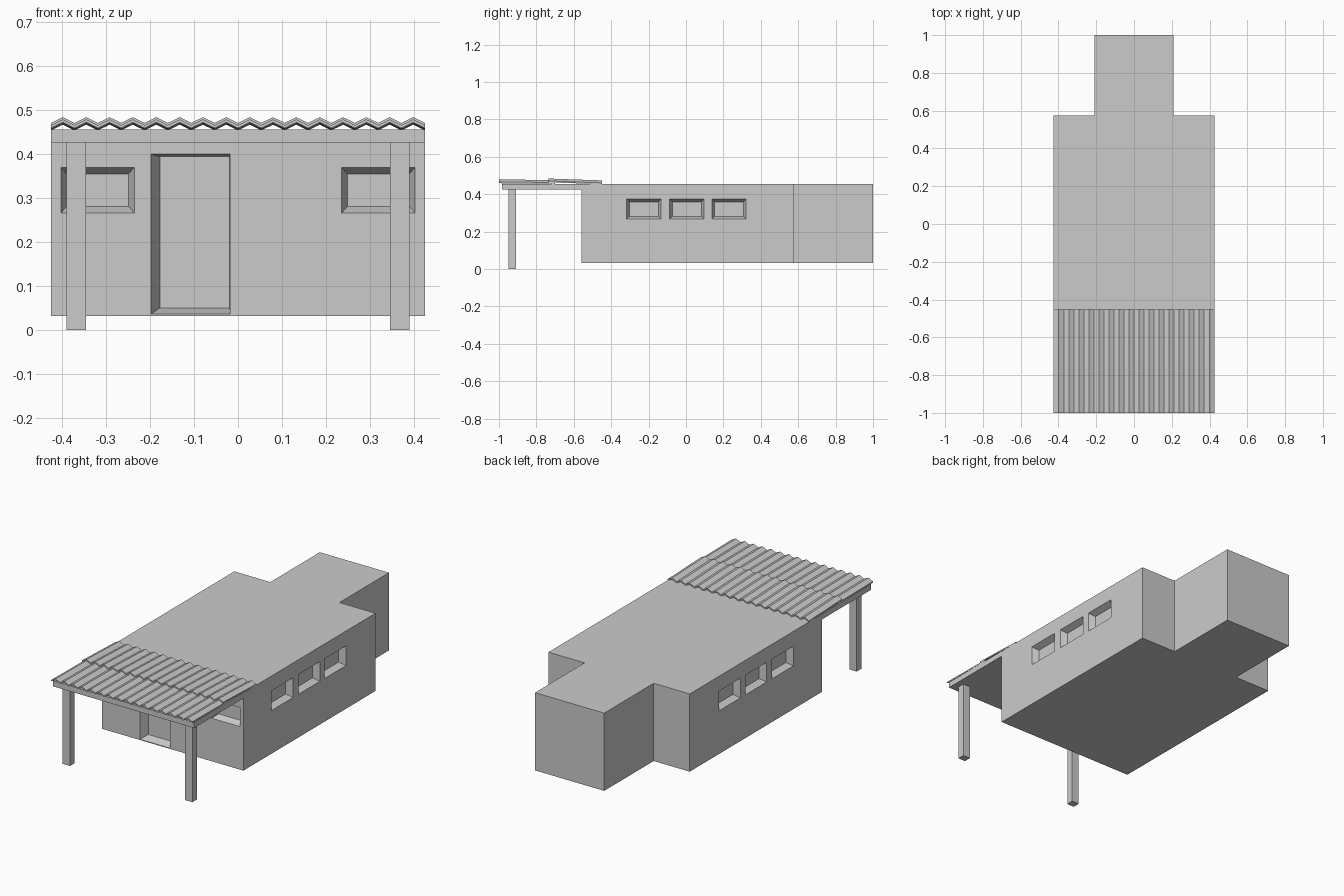
import bpy, bmesh
from mathutils import Vector

if "Cube" in bpy.data.objects:
    bpy.data.objects.remove(bpy.data.objects["Cube"])


def make_object(name, bm):
    bmesh.ops.recalc_face_normals(bm, faces=bm.faces)
    mesh = bpy.data.meshes.new(name)
    bm.to_mesh(mesh)
    bm.free()
    obj = bpy.data.objects.new(name, mesh)
    bpy.context.collection.objects.link(obj)
    return obj


def extrude_outline(name, points, offset):
    bm = bmesh.new()
    face = bm.faces.new([bm.verts.new(p) for p in points])
    ext = bmesh.ops.extrude_face_region(bm, geom=[face])
    verts = [v for v in ext["geom"] if isinstance(v, bmesh.types.BMVert)]
    bmesh.ops.translate(bm, verts=verts, vec=Vector(offset))
    return make_object(name, bm)


def box(name, x0, x1, y0, y1, z0, z1):
    return extrude_outline(name, [(x0, y0, z0), (x1, y0, z0), (x1, y1, z0), (x0, y1, z0)],
                           (0, 0, z1 - z0))


def add_recess(bm, place, outer, inner, depth):
    """Tapered recess: place(u, z, d) maps wall coordinates, d = depth into the wall."""
    rings = []
    for (u0, u1, z0, z1), d in ((outer, -0.03), (outer, 0), (inner, depth)):
        rings.append([bm.verts.new(place(u, z, d))
                      for u, z in ((u0, z0), (u1, z0), (u1, z1), (u0, z1))])
    bm.faces.new(rings[0])
    bm.faces.new(rings[-1])
    for a, b in zip(rings, rings[1:]):
        for i in range(4):
            j = (i + 1) % 4
            bm.faces.new((a[i], a[j], b[j], b[i]))


# House body with narrower rear annex
W, FRONT, MID, BACK, A = 0.425, -0.56, 0.575, 1.0, 0.208
half = [(W, FRONT), (W, MID), (A, MID), (A, BACK)]
outline = half + [(-x, y) for x, y in reversed(half)]
body = extrude_outline("house_body", [(x, y, 0.032) for x, y in outline], (0, 0, 0.423))

# Window and door recesses
cut = bmesh.new()
front = lambda u, z, d: (u, FRONT + d, z)
for s in (-1, 1):
    add_recess(cut, front, (s * 0.403, s * 0.236, 0.266, 0.37),
               (s * 0.39, s * 0.249, 0.281, 0.355), 0.035)
    side = lambda u, z, d, s=s: (s * (W - d), u, z)
    for y in (-0.225, 0.005, 0.23):
        add_recess(cut, side, (y - 0.092, y + 0.092, 0.267, 0.374),
                   (y - 0.077, y + 0.077, 0.282, 0.359), 0.035)
add_recess(cut, front, (-0.198, -0.018, 0.036, 0.40), (-0.178, -0.019, 0.05, 0.394), 0.045)
cutter = make_object("opening_cutter", cut)
cutter.hide_render = True
mod = body.modifiers.new("openings", "BOOLEAN")
mod.operation = "DIFFERENCE"
mod.solver = "EXACT"
mod.object = cutter
bpy.context.view_layer.objects.active = body
body.select_set(True)
bpy.ops.object.modifier_apply(modifier=mod.name)
bpy.data.objects.remove(cutter)
bpy.ops.object.shade_smooth_by_angle()

# Porch slab and posts
box("porch_slab", -W, W, -0.985, FRONT, 0.426, 0.456)
for name, s in (("left_post", -1), ("right_post", 1)):
    box(name, s * 0.346, s * 0.39, -0.95, -0.91, 0, 0.43)


# Two overlapping zigzag roof sheets, front edge raised
def roof_sheet(name, y0, z0, y1, z1, waves=16):
    n = waves * 2
    xs = [-W + 2 * W * i / n for i in range(n + 1)]
    low = [(x, y0, z0 + 0.013 * (i % 2)) for i, x in enumerate(xs)]
    high = [(x, y, z + 0.007) for x, y, z in reversed(low)]
    return extrude_outline(name, low + high, (0, y1 - y0, z1 - z0))


roof_sheet("front_roof_sheet", -1.0, 0.459, -0.70, 0.456)
roof_sheet("rear_roof_sheet", -0.735, 0.464, -0.45, 0.454)
